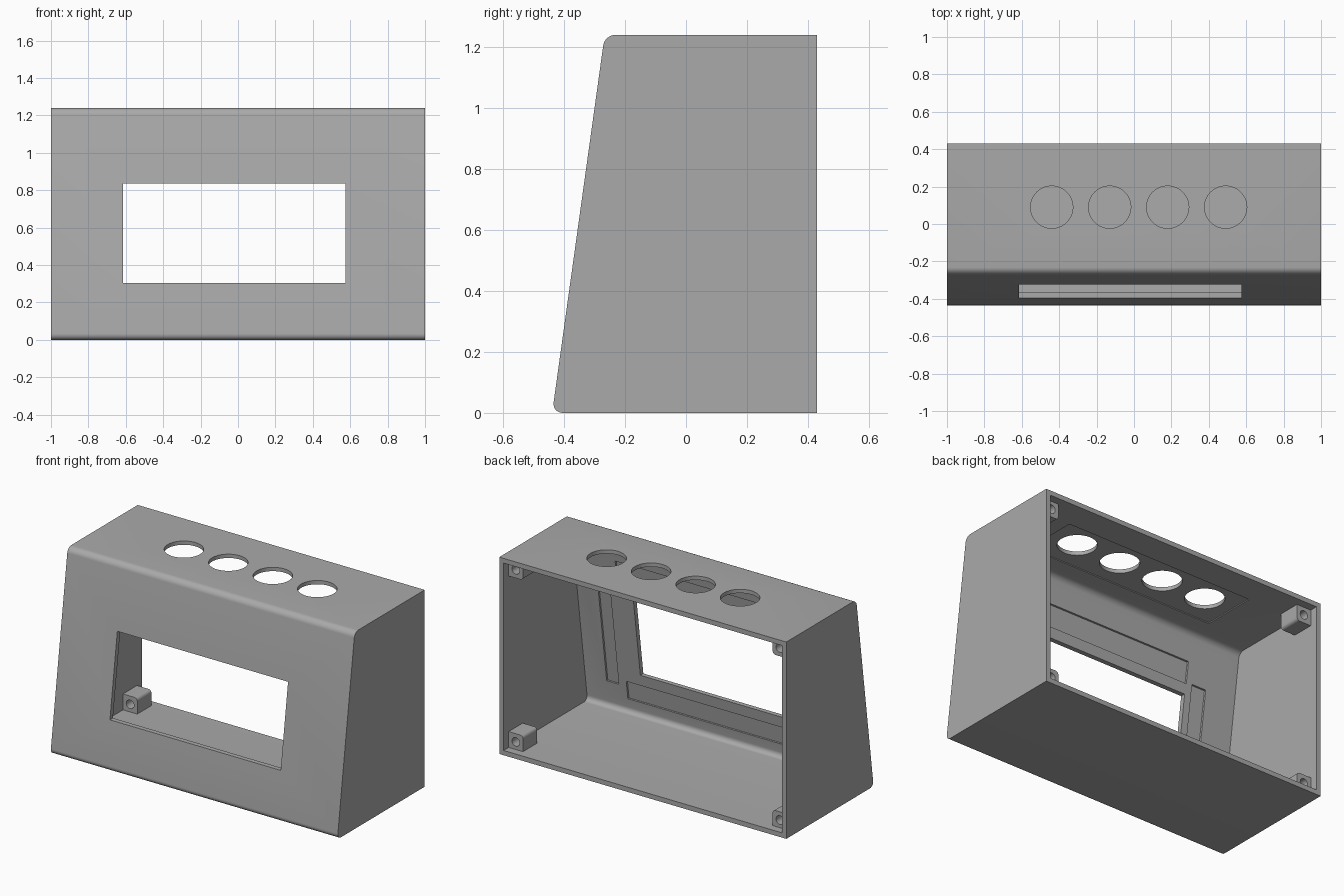
import bpy, bmesh, math
from mathutils import Matrix

if "Cube" in bpy.data.objects:
    bpy.data.objects.remove(bpy.data.objects["Cube"], do_unlink=True)

WALL, HEIGHT, BACK = 0.03, 1.24, 0.43
ROUND = 0.035

grey = bpy.data.materials.new("plain_grey")
grey.use_nodes = True
COLOUR = (0.4, 0.4, 0.4, 1)
grey.diffuse_color = COLOUR
grey.node_tree.nodes["Principled BSDF"].inputs["Base Color"].default_value = COLOUR


def front_y(z):
    """Depth of the sloping front face at a height."""
    return -0.439 + 0.139 * z


def finish(bm, name):
    bmesh.ops.recalc_face_normals(bm, faces=bm.faces)
    mesh = bpy.data.meshes.new(name)
    bm.to_mesh(mesh)
    bm.free()
    mesh.materials.append(grey)
    obj = bpy.data.objects.new(name, mesh)
    bpy.context.collection.objects.link(obj)
    return obj


def prism(name, profile, x0, x1, rounded=(), radius=0.0):
    """Extrude a (y, z) profile along x, rounding the listed corners."""
    bm = bmesh.new()
    face = bm.faces.new([bm.verts.new((x0, y, z)) for y, z in profile])
    ext = bmesh.ops.extrude_face_region(bm, geom=[face])["geom"]
    bmesh.ops.translate(bm, vec=(x1 - x0, 0, 0),
                        verts=[v for v in ext if isinstance(v, bmesh.types.BMVert)])
    corners = [profile[i] for i in rounded]
    edges = [e for e in bm.edges
             if abs(e.verts[0].co.x - e.verts[1].co.x) > 1e-4
             and any(math.dist(e.verts[0].co.yz, c) < 1e-4 for c in corners)]
    if edges:
        bmesh.ops.bevel(bm, geom=edges, offset=radius, offset_type='OFFSET',
                        segments=8, profile=0.5, affect='EDGES')
    return finish(bm, name)


def box(name, x, y, z):
    return prism(name, [(y[0], z[0]), (y[1], z[0]), (y[1], z[1]), (y[0], z[1])], *x)


def cylinder(name, centre, radius, depth, axis='Z', sides=64):
    bm = bmesh.new()
    turn = Matrix.Rotation(math.pi / 2, 4, 'X') if axis == 'Y' else Matrix()
    bmesh.ops.create_cone(bm, cap_ends=True, segments=sides, radius1=radius,
                          radius2=radius, depth=depth,
                          matrix=Matrix.Translation(centre) @ turn)
    return finish(bm, name)


def cut(target, cutter):
    mod = target.modifiers.new("cut", 'BOOLEAN')
    mod.operation, mod.solver, mod.object = 'DIFFERENCE', 'EXACT', cutter
    bpy.context.view_layer.objects.active = target
    bpy.ops.object.modifier_apply(modifier=mod.name)
    bpy.data.objects.remove(cutter, do_unlink=True)


def smooth(obj):
    bpy.ops.object.select_all(action='DESELECT')
    obj.select_set(True)
    bpy.context.view_layer.objects.active = obj
    bpy.ops.object.shade_smooth_by_angle(angle=math.radians(30))


def shell(name, inset, back, half):
    low, high = inset, HEIGHT - inset
    profile = [(front_y(low) + inset, low), (back, low),
               (back, high), (front_y(high) + inset, high)]
    return prism(name, profile, -half, half, (0, 3), ROUND)


# Sloped enclosure, hollow and open at the back
case = shell("enclosure", 0, BACK, 1)
cut(case, shell("cavity", WALL, BACK + 0.2, 1 - WALL))

# Display window
cut(case, box("window", (-0.615, 0.575), (-0.6, 0), (0.305, 0.835)))

# Shallow grooves inside the front wall, around the window
GROOVE = 0.012
for x0, x1, z0, z1 in [(-0.62, 0.68, 0.90, 1.035), (-0.62, 0.68, 0.12, 0.235),
                       (-0.76, -0.66, 0.20, 0.91), (0.735, 0.82, 0.20, 0.91)]:
    near, far = WALL - GROOVE, WALL + 0.03
    cut(case, prism("groove", [(front_y(z0) + near, z0), (front_y(z0) + far, z0),
                               (front_y(z1) + far, z1), (front_y(z1) + near, z1)], x0, x1))

# Shallow pocket under the top and four round button holes
ceiling = HEIGHT - WALL
cut(case, box("pocket", (-0.63, 0.68), (-0.10, 0.25), (ceiling - 0.05, ceiling + 0.006)))
for i in range(4):
    cut(case, cylinder("hole", (-0.44 + 0.31 * i, 0.09, HEIGHT), 0.113, 0.2))
smooth(case)

# Screw posts in the four back corners
SIZE, SINK = 0.10, 0.004
for side, sx in (("left", 1), ("right", -1)):
    for level, top in (("lower", False), ("upper", True)):
        wall_x = 1 - WALL
        xs = sorted((sx * (wall_x + SINK), sx * (wall_x - SIZE)))
        zs = ((ceiling - SIZE, ceiling + SINK) if top else (WALL - SINK, WALL + SIZE))
        post = box(f"{level}_{side}_screw_post", xs, (0.24, 0.38), zs)
        # Round the free edge
        bm = bmesh.new()
        bm.from_mesh(post.data)
        fx, fz = sx * (wall_x - SIZE), zs[0] if top else zs[1]
        free = [e for e in bm.edges
                if all(abs(v.co.x - fx) + abs(v.co.z - fz) < 1e-4 for v in e.verts)]
        bmesh.ops.bevel(bm, geom=free, offset=0.02, segments=5, profile=0.5, affect='EDGES')
        bm.to_mesh(post.data)
        bm.free()
        cut(post, cylinder("screw_hole", (sx * (wall_x - SIZE / 2), 0.31, sum(zs) / 2),
                           0.027, 0.4, 'Y', 24))
        smooth(post)
